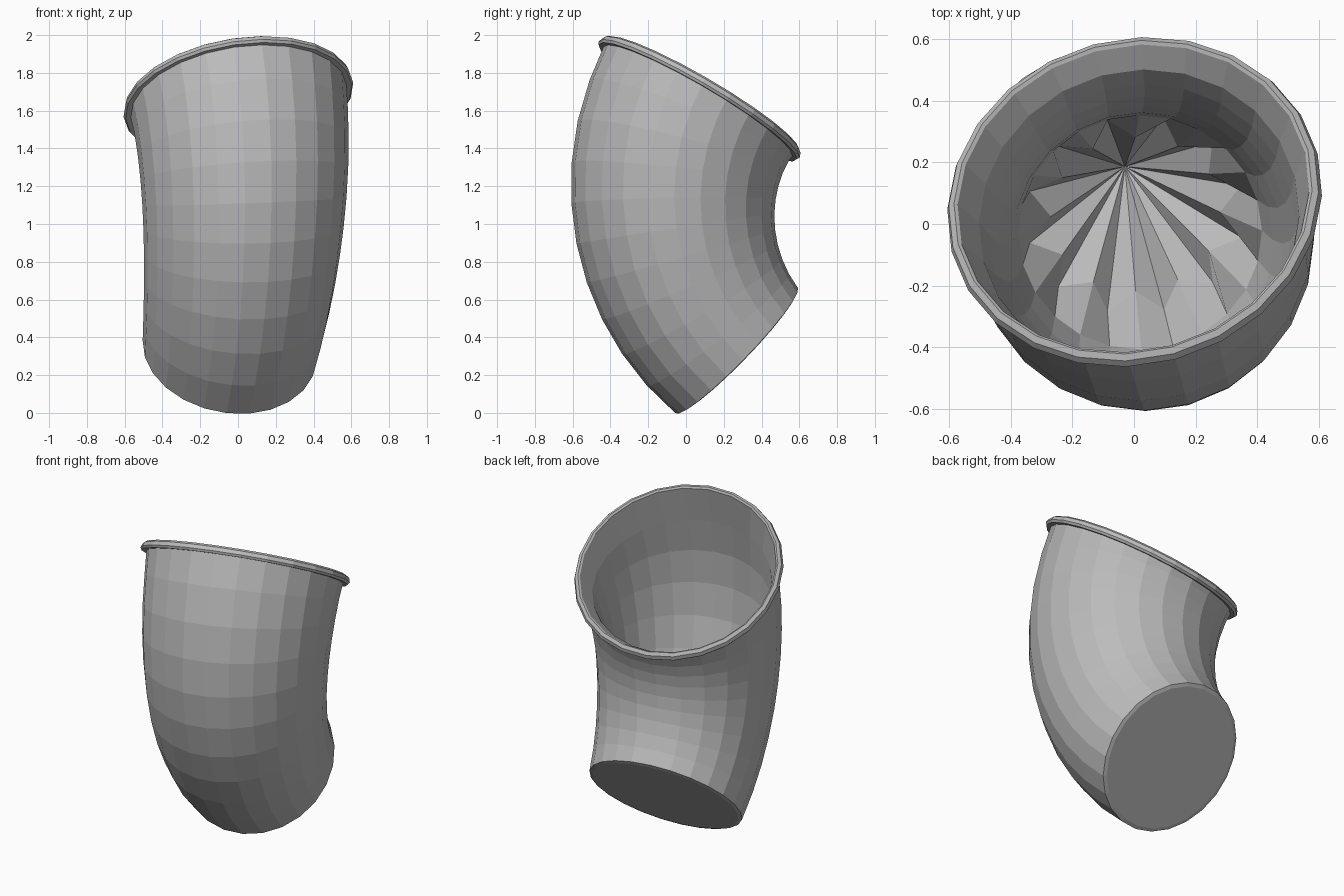
import bpy, bmesh, math
from mathutils import Vector

cube = bpy.data.objects.get("Cube")
if cube:
    bpy.data.objects.remove(cube, do_unlink=True)

SIDES = 24
STEPS = 10
TWIST = 0.05

# Bent centre line: closed foot end to open mouth
foot = Vector((-0.045, 0.268, 0.33))
mouth = Vector((-0.002, 0.083, 1.682))
foot_dir = Vector((0.13, -0.71, 0.69)).normalized()
mouth_dir = Vector((-0.145, 0.50, 0.855)).normalized()
side_axis = foot_dir.cross(mouth_dir).normalized()
HANDLE = 0.51
ctrl = [foot, foot + foot_dir * HANDLE, mouth - mouth_dir * HANDLE, mouth]


def frame(t):
    """Point, tangent and cross axis of the centre line at t."""
    a, b, c, d = ctrl
    s = 1 - t
    p = a * s**3 + b * 3 * s * s * t + c * 3 * s * t * t + d * t**3
    tan = ((b - a) * s * s + (c - b) * 2 * s * t + (d - c) * t * t).normalized()
    return p, tan, side_axis.cross(tan).normalized()


def outer_radius(t):
    return 0.464 + 0.15 * t - 0.037 * t * t


def inner_radius(t):
    """The wall thickens steadily towards the foot."""
    return outer_radius(t) - 0.03 - 0.155 * (1 - t)


def add_ring(bm, t, radius, lift=0.0, zigzag=0.0):
    """Ring around the centre line; zigzag pulls in every other vertex."""
    p, tan, cross = frame(t)
    verts = []
    for i in range(SIDES):
        ang = math.tau * i / SIDES + TWIST
        r = radius - zigzag * (i % 2)
        offset = (cross * math.cos(ang) + side_axis * math.sin(ang)) * r
        verts.append(bm.verts.new(p + tan * lift + offset))
    return verts


def bridge(bm, lower, upper):
    for i in range(SIDES):
        j = (i + 1) % SIDES
        bm.faces.new((lower[i], lower[j], upper[j], upper[i]))


def fan(bm, ring, point):
    tip = bm.verts.new(point)
    for i in range(SIDES):
        bm.faces.new((ring[i], ring[(i + 1) % SIDES], tip))


bm = bmesh.new()
rings = []

# Flat foot with a narrow chamfer
rings.append(add_ring(bm, 0, 0.442, -0.006))
# Outer wall
for k in range(STEPS):
    t = k / STEPS
    rings.append(add_ring(bm, t, outer_radius(t)))
rings.append(add_ring(bm, 1, 0.578, -0.04))
# Rolled lip around the mouth
for radius, lift in ((0.606, -0.042), (0.615, -0.028), (0.607, -0.004), (0.588, 0.008), (0.577, 0.0)):
    rings.append(add_ring(bm, 1, radius, lift))
# Inner wall
for k in range(STEPS - 1, 3, -1):
    t = k / STEPS
    rings.append(add_ring(bm, t, inner_radius(t)))
# Jagged edge of the inner floor
rings.append(add_ring(bm, 0.28, 0.355, 0.0, 0.08))

for lower, upper in zip(rings, rings[1:]):
    bridge(bm, lower, upper)
fan(bm, rings[0], foot - foot_dir * 0.006)
fan(bm, rings[-1], frame(0.08)[0])
bmesh.ops.recalc_face_normals(bm, faces=bm.faces)

mesh = bpy.data.meshes.new("bent_sleeve")
bm.to_mesh(mesh)
bm.free()
sleeve = bpy.data.objects.new("bent_sleeve", mesh)
bpy.context.collection.objects.link(sleeve)

# Single plain grey
grey = bpy.data.materials.new("plain_grey")
grey.use_nodes = True
colour = (0.5, 0.5, 0.5, 1)
grey.diffuse_color = colour
grey.node_tree.nodes["Principled BSDF"].inputs["Base Color"].default_value = colour
mesh.materials.append(grey)
